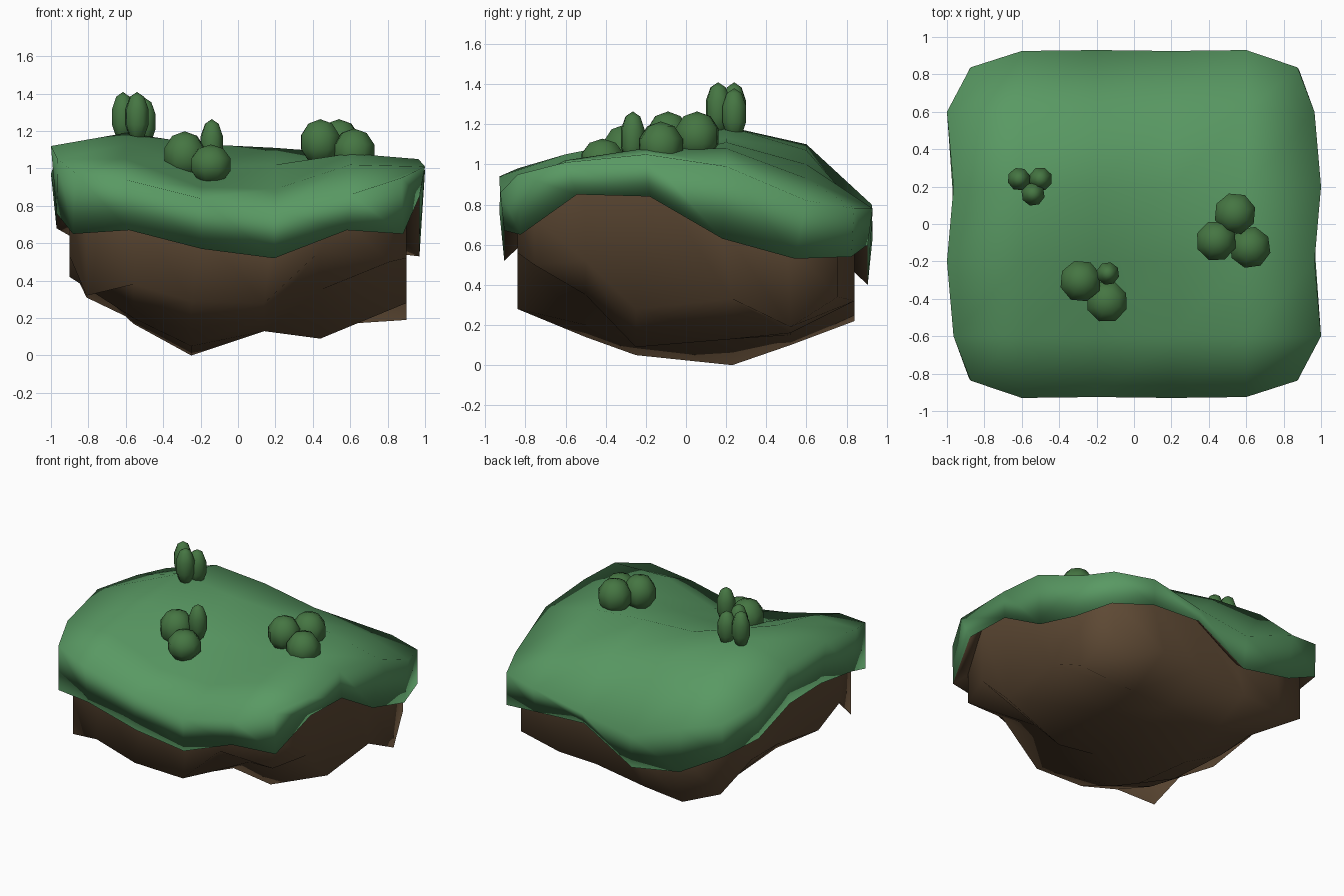
import bpy, bmesh, math
from mathutils import Matrix

if "Cube" in bpy.data.objects:
    bpy.data.objects.remove(bpy.data.objects["Cube"])


def material(name, rgb):
    m = bpy.data.materials.new(name)
    m.diffuse_color = (*rgb, 1)
    m.use_nodes = True
    m.node_tree.nodes["Principled BSDF"].inputs["Base Color"].default_value = m.diffuse_color
    return m


GRASS = material("grass", (0.10, 0.32, 0.125))
DIRT = material("dirt", (0.11, 0.066, 0.034))
LEAF = material("leaf", (0.06, 0.18, 0.055))
N = 6
T = (-1, -0.6, -0.2, 0.2, 0.6, 1)
# border of the 6 x 6 grid, counter-clockwise from the front left corner
LOOP = ([(i, 0) for i in range(5)] + [(5, j) for j in range(5)] +
        [(i, 5) for i in range(5, 0, -1)] + [(0, j) for j in range(5, 0, -1)])


def finish(name, bm, mats, angle):
    me = bpy.data.meshes.new(name)
    bm.to_mesh(me)
    bm.free()
    for m in mats:
        me.materials.append(m)
    ob = bpy.data.objects.new(name, me)
    bpy.context.collection.objects.link(ob)
    bpy.ops.object.select_all(action='DESELECT')
    ob.select_set(True)
    bpy.context.view_layer.objects.active = ob
    bpy.ops.object.shade_smooth_by_angle(angle=math.radians(angle))
    return ob


def terrain(bm, xs, ys, rows, inset, flip=False):
    """Height grid with pulled-in corners; returns its border vertices."""
    v = {}
    for j in range(N):
        for i in range(N):
            k = inset if i in (0, 5) and j in (0, 5) else 1
            v[i, j] = bm.verts.new((xs[i] * k, ys[j] * k, rows[j][i]))
    for j in range(N - 1):
        for i in range(N - 1):
            q = [v[i, j], v[i + 1, j], v[i + 1, j + 1], v[i, j + 1]]
            bm.faces.new(q[::-1] if flip else q)
    return [v[p] for p in LOOP]


def skirt(bm, a, b, mat=0):
    """Outward-facing band of quads from an upper loop down to a lower one."""
    n = len(a)
    for k in range(n):
        m = (k + 1) % n
        bm.faces.new((a[k], b[k], b[m], a[m])).material_index = mat


def ring(bm, hx, hy, heights, inset):
    """Border-shaped loop of vertices at the given heights."""
    out = []
    for (i, j), z in zip(LOOP, heights):
        c = inset if i in (0, 5) and j in (0, 5) else 1
        out.append(bm.verts.new((T[i] * hx * c, T[j] * hy * c, z)))
    return out


# lower hem of the grass: front, right, back, left
hem = [0.65, 0.67, 0.57, 0.52, 0.67, 0.65, 0.85, 0.84, 0.63, 0.53,
       0.54, 0.60, 0.62, 0.40, 0.47, 0.63, 0.68, 0.80, 0.81, 0.76]
ledge = [h + 0.08 for h in hem]

# grass cap: top, wavering rim, tucked hem and brown underside ledge
top = [(0.98, 0.94, 0.84, 0.77, 0.86, 0.95),
       (1.05, 1.05, 0.90, 0.89, 1.02, 1.01),
       (1.12, 1.13, 1.01, 1.02, 1.08, 1.05),
       (1.08, 1.19, 1.13, 1.11, 1.08, 0.99),
       (0.97, 1.10, 1.07, 1.00, 0.93, 0.82),
       (0.87, 0.80, 0.64, 0.70, 0.78, 0.78)]
bm = bmesh.new()
rim = terrain(bm, (-0.95, *T[1:5], 0.95), (-0.91, *T[1:5], 0.91), top, 0.92)
for k, (v, (i, j)) in enumerate(zip(rim, LOOP)):
    bulge = 0.015 if (k + k // 5) % 2 else -0.02
    if i in (1, 2, 3, 4):
        v.co.y += math.copysign(bulge + 0.005, v.co.y)
    elif j in (1, 2, 3, 4):
        v.co.x += math.copysign(bulge + 0.035, v.co.x)
low = ring(bm, 0.97, 0.905, hem, 0.91)
inner = ring(bm, 0.88, 0.82, ledge, 0.90)
skirt(bm, rim, low)
skirt(bm, low, inner, 1)
finish("grass_cap", bm, [GRASS, DIRT], 180)

# dirt body: wall and rough underside
under = [(0.32, 0.38, 0.29, 0.28, 0.56, 0.50),
         (0.53, 0.25, 0.14, 0.20, 0.35, 0.52),
         (0.42, 0.20, 0.05, 0.13, 0.09, 0.28),
         (0.50, 0.17, 0.00, 0.14, 0.13, 0.33),
         (0.50, 0.19, 0.10, 0.15, 0.16, 0.19),
         (0.31, 0.22, 0.25, 0.31, 0.32, 0.34)]
bm = bmesh.new()
base = terrain(bm, (-0.9, -0.56, -0.25, 0.14, 0.44, 0.9),
               (-0.84, -0.5, -0.25, 0.23, 0.52, 0.84), under, 0.90, flip=True)
wall = ring(bm, 0.9, 0.84, ledge, 0.90)
skirt(bm, wall, base)
finish("dirt_body", bm, [DIRT], 180)

# bush clumps: x, y, z, radius, half height
clumps = {
    "tall_bush": [(-0.615, 0.24, 1.275, 0.063, 0.13), (-0.50, 0.24, 1.25, 0.065, 0.125),
                  (-0.54, 0.16, 1.275, 0.065, 0.13)],
    "front_bush": [(-0.285, -0.305, 1.07, 0.115, 0.125), (-0.145, -0.415, 1.02, 0.115, 0.105),
                   (-0.14, -0.265, 1.13, 0.063, 0.13)],
    "right_bush": [(0.54, 0.055, 1.14, 0.115, 0.12), (0.44, -0.09, 1.14, 0.112, 0.12),
                   (0.62, -0.125, 1.09, 0.115, 0.12)],
}
for name, blobs in clumps.items():
    bm = bmesh.new()
    for k, (x, y, z, r, h) in enumerate(blobs):
        m = (Matrix.Translation((x, y, z)) @ Matrix.Rotation(0.3 + k * 0.9, 4, 'Z') @
             Matrix.Diagonal((r, r, h, 1)))
        bmesh.ops.create_uvsphere(bm, u_segments=8, v_segments=5, radius=1.03, matrix=m)
    finish(name, bm, [LEAF], 60)
